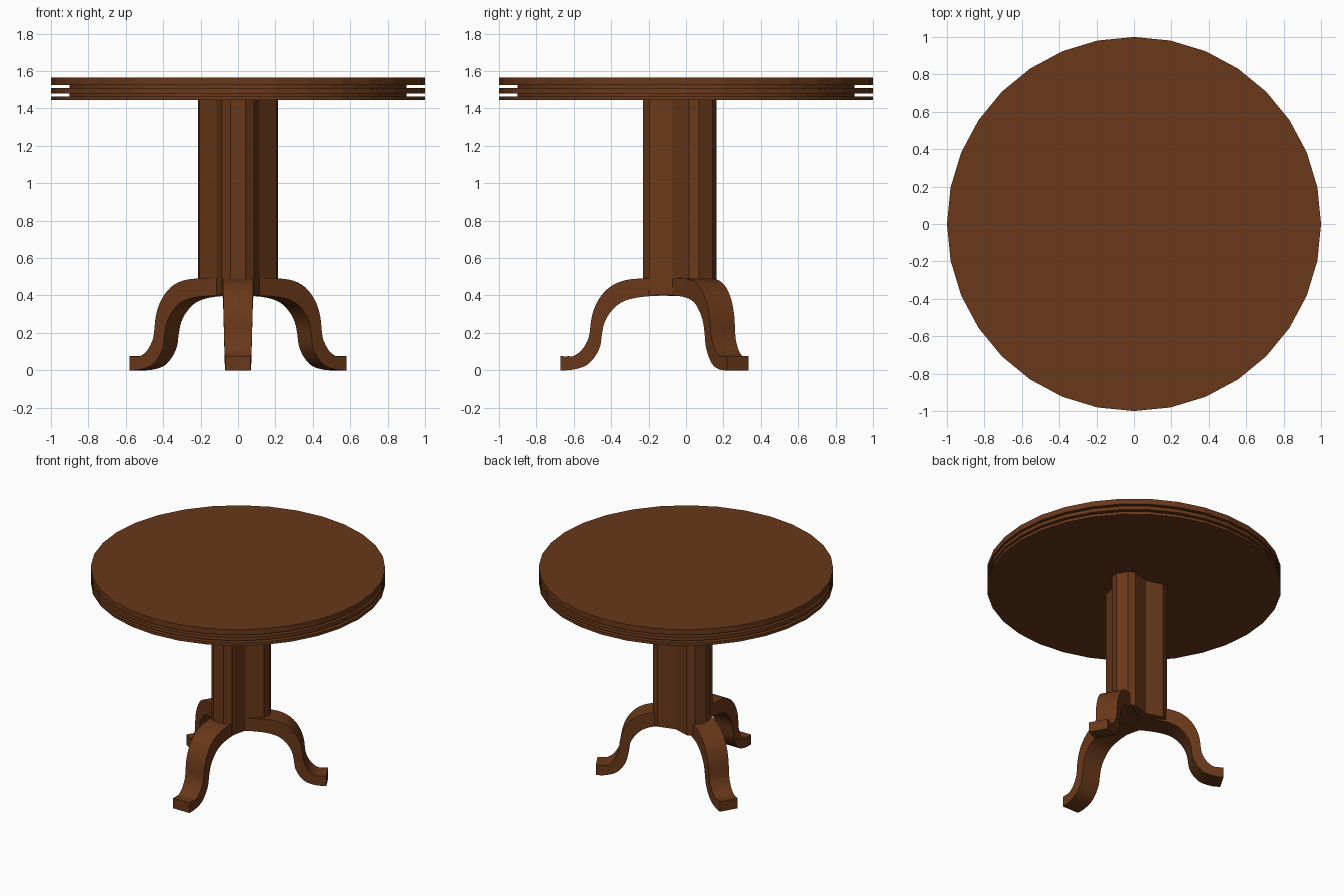
import bpy, bmesh, math
from mathutils import Vector, Matrix

if "Cube" in bpy.data.objects:
    bpy.data.objects.remove(bpy.data.objects["Cube"])

wood = bpy.data.materials.new("brown_wood")
wood.diffuse_color = (0.14, 0.04, 0.01, 1)
wood.use_nodes = True
wood.node_tree.nodes["Principled BSDF"].inputs["Base Color"].default_value = wood.diffuse_color


def make(name, verts, faces, smooth=False):
    me = bpy.data.meshes.new(name)
    me.from_pydata([tuple(v) for v in verts], [], faces)
    bm = bmesh.new()
    bm.from_mesh(me)
    bmesh.ops.recalc_face_normals(bm, faces=bm.faces)
    bm.to_mesh(me)
    bm.free()
    ob = bpy.data.objects.new(name, me)
    bpy.context.collection.objects.link(ob)
    me.materials.append(wood)
    if smooth:
        bpy.ops.object.select_all(action='DESELECT')
        ob.select_set(True)
        bpy.context.view_layer.objects.active = ob
        bpy.ops.object.shade_smooth_by_angle(angle=math.radians(30))
    return ob


def skin(name, rings, smooth=False):
    """Join equal-sized rings of points into a capped solid."""
    n = len(rings[0])
    verts = [p for ring in rings for p in ring]
    faces = [(k * n + i, k * n + (i + 1) % n, (k + 1) * n + (i + 1) % n, (k + 1) * n + i)
             for k in range(len(rings) - 1) for i in range(n)]
    faces += [tuple(range(n)), tuple(range(len(verts) - n, len(verts)))]
    return make(name, verts, faces, smooth)


def spline(pts, steps=3):
    """Catmull-Rom curve through the points."""
    p = [Vector(q) for q in [pts[0]] + pts + [pts[-1]]]
    out = []
    for a, b, c, d in zip(p, p[1:], p[2:], p[3:]):
        for s in range(steps):
            t = s / steps
            out.append(0.5 * (2 * b + (c - a) * t + (2 * a - 5 * b + 4 * c - d) * t * t
                              + (3 * b - a - 3 * c + d) * t ** 3))
    return out + [p[-1]]


# Round top with two deep grooves in its 32-sided rim
profile = [(1, 1.444), (1, 1.465), (0.9, 1.465), (0.9, 1.481), (1, 1.481),
           (1, 1.508), (0.9, 1.508), (0.9, 1.524), (1, 1.524), (1, 1.565)]
skin("table_top", [[(r * math.cos(i * math.tau / 32), r * math.sin(i * math.tau / 32), z)
                    for i in range(32)] for r, z in profile])

# Three-lobed column: one lobe plus a notch, turned three times
lobe = [(-0.085, -0.189), (-0.041, -0.224), (0.041, -0.224), (0.085, -0.189), (0.114, -0.066)]
section = []
for k in range(3):
    turn = Matrix.Rotation(k * math.tau / 3, 2)
    section += [turn @ Vector(p) for p in lobe]
skin("column", [[(p.x, p.y - 0.006, z) for p in section] for z in (0.402, 1.45)])

# Curved legs: upper and lower edge as (distance from leg centre, height)
upper = [(0.04, 0.492), (0.19, 0.491), (0.29, 0.48), (0.37, 0.443), (0.43, 0.374), (0.463, 0.29),
         (0.475, 0.20), (0.488, 0.155), (0.52, 0.105), (0.56, 0.077), (0.63, 0.075)]
lower = [(0.04, 0.398), (0.12, 0.398), (0.225, 0.388), (0.305, 0.363), (0.36, 0.315), (0.395, 0.257),
         (0.41, 0.19), (0.419, 0.128), (0.45, 0.068), (0.50, 0.022), (0.555, 0.003)]
lower[-1] = (0.56, 0.003)
upper.append((0.632, 0.075))
lower.append((0.632, 0.0))
upper[-2] = (0.585, 0.075)
lower[-2] = (0.58, 0.001)
edges = list(zip(spline(upper), spline(lower)))

for k, name in enumerate(("front_leg", "back_right_leg", "back_left_leg")):
    turn = Matrix.Rotation(k * math.tau / 3, 3, 'Z')
    rings = []
    for i, (u, l) in enumerate(edges):
        w = 0.085 - 0.018 * i / (len(edges) - 1)
        ring = [(-w, u), (w, u), (w, l), (-w, l)]
        rings.append([turn @ Vector((x, -q.x, max(q.y, 0))) + Vector((0, -0.04, 0)) for x, q in ring])
    skin(name, rings, smooth=True)
